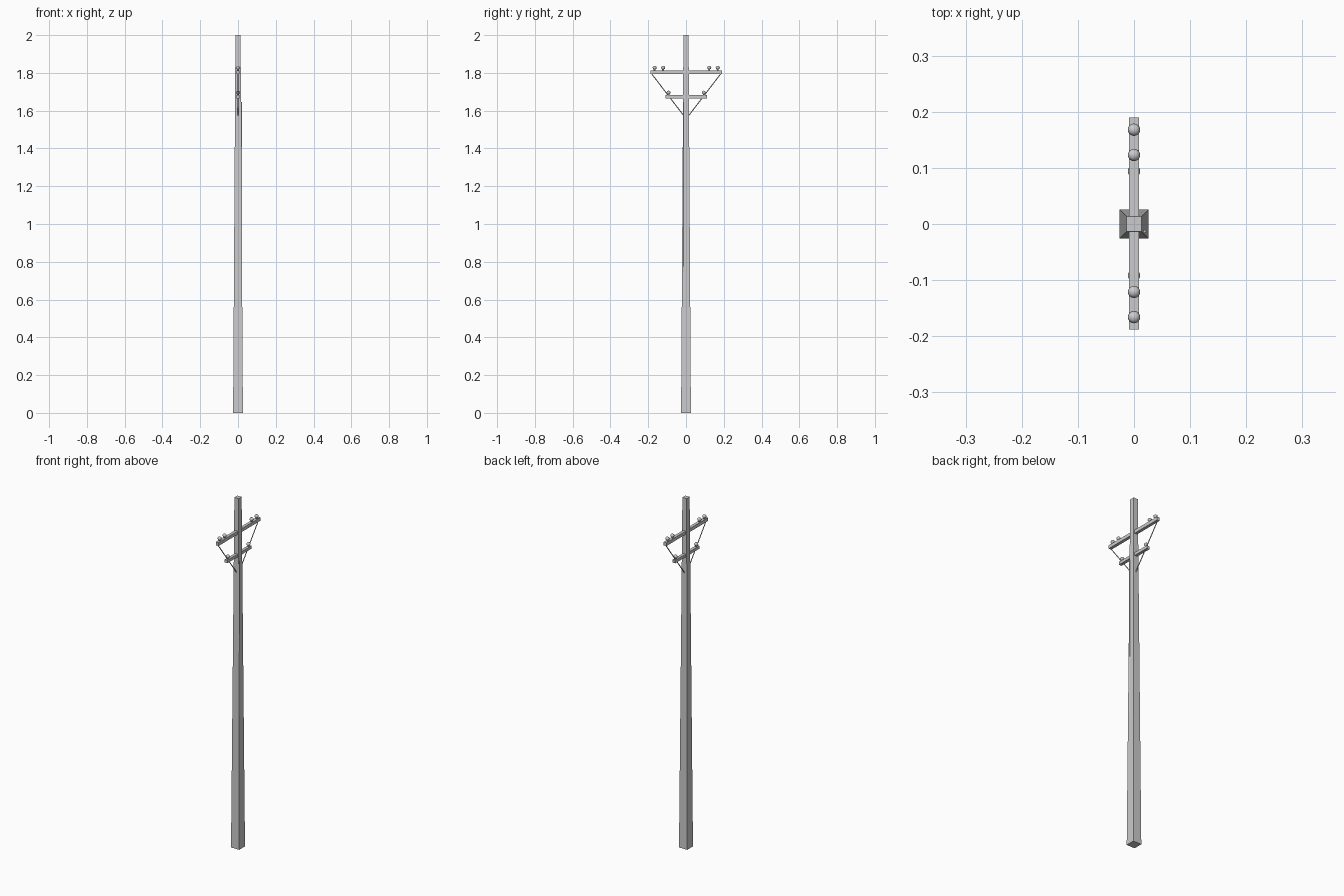
import bpy, bmesh, math
from mathutils import Vector

if "Cube" in bpy.data.objects:
    bpy.data.objects.remove(bpy.data.objects["Cube"])


def finish(bm, name, smooth=False):
    bmesh.ops.recalc_face_normals(bm, faces=bm.faces)
    me = bpy.data.meshes.new(name)
    bm.to_mesh(me)
    bm.free()
    ob = bpy.data.objects.new(name, me)
    bpy.context.collection.objects.link(ob)
    for p in me.polygons:
        p.use_smooth = smooth
    return ob


def box(name, center, size):
    bm = bmesh.new()
    bmesh.ops.create_cube(bm, size=1)
    for v in bm.verts:
        v.co = Vector(v.co[i] * size[i] + center[i] for i in range(3))
    return finish(bm, name)


def rod(name, a, b, r, sides=8):
    a, b = Vector(a), Vector(b)
    bm = bmesh.new()
    bmesh.ops.create_cone(bm, cap_ends=True, segments=sides, radius1=r,
                          radius2=r, depth=(b - a).length)
    bm.transform((b - a).to_track_quat('Z', 'Y').to_matrix().to_4x4())
    bmesh.ops.translate(bm, verts=bm.verts, vec=(a + b) / 2)
    return finish(bm, name)


def insulator(name, y, z):
    # lathed pin with a rounded bell on top
    profile = [(0, 0), (.005, 0), (.005, .006), (.009, .009), (.011, .014),
               (.0095, .019), (.006, .0225), (0, .024)]
    bm = bmesh.new()
    vs = [bm.verts.new((r, 0, h)) for r, h in profile]
    es = [bm.edges.new(p) for p in zip(vs, vs[1:])]
    bmesh.ops.spin(bm, geom=vs + es, axis=(0, 0, 1), cent=(0, 0, 0),
                   angle=math.tau, steps=16)
    bmesh.ops.remove_doubles(bm, verts=bm.verts, dist=1e-5)
    bmesh.ops.translate(bm, verts=bm.verts, vec=(0, y, z))
    return finish(bm, name, True)


# tapered square pole
bm = bmesh.new()
bmesh.ops.create_cube(bm, size=2)
for v in bm.verts:
    h = .0135 if v.co.z > 0 else .026
    v.co = (v.co.x * h, v.co.y * h, 2 if v.co.z > 0 else 0)
finish(bm, "pole")

# crossarms
C = .001
box("upper_crossarm", (0, C, 1.804), (.017, .378, .019))
box("lower_crossarm", (0, C, 1.674), (.017, .218, .017))

# diagonal braces and insulators, mirrored across the pole
for s, side in ((1, "right"), (-1, "left")):
    rod("brace_" + side, (0, C + s * .185, 1.798), (0, C + s * .008, 1.567), .0025)
    insulator("outer_insulator_" + side, C + s * .167, 1.813)
    insulator("inner_insulator_" + side, C + s * .122, 1.813)
    insulator("lower_insulator_" + side, C + s * .093, 1.682)

# cable conduit sinking into the pole taper
rod("cable_conduit", (.019, -.013, .3), (.019, -.013, 1.645), .0028)
